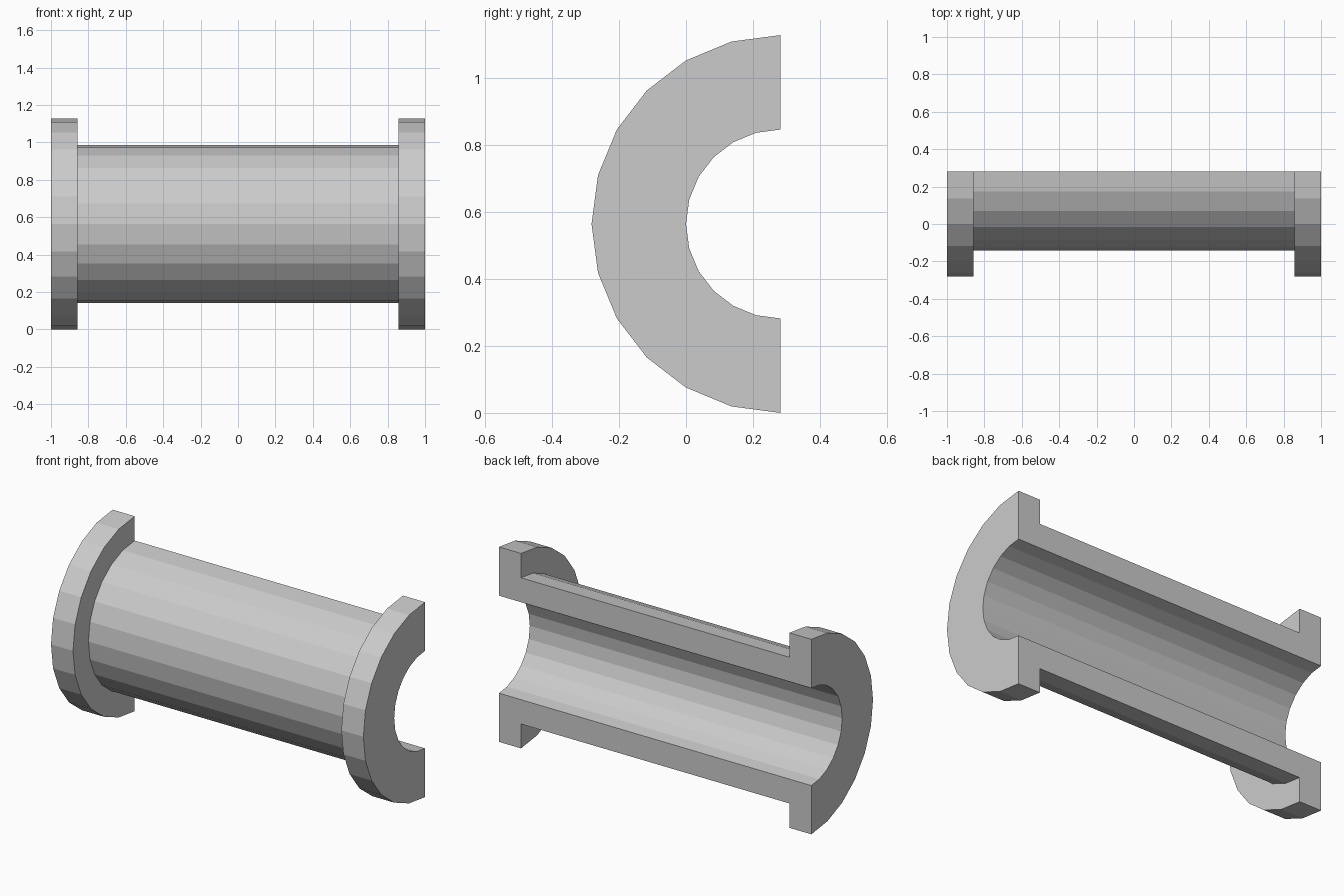
import bpy, bmesh, math

if "Cube" in bpy.data.objects:
    bpy.data.objects.remove(bpy.data.objects["Cube"])

# Flanged half bushing: half-revolve of a cut profile about the x axis
R_FLANGE, R_BODY, R_BORE = 0.564, 0.423, 0.282
X_END, X_FLANGE = 1.0, 0.859
CY, CZ = 0.282, 0.564
STEPS = 12

# Cut profile (x, radius), right half mirrored to the left
right = [(X_END, R_BORE), (X_END, R_FLANGE), (X_FLANGE, R_FLANGE), (X_FLANGE, R_BODY)]
profile = right + [(-x, r) for x, r in reversed(right)]

bm = bmesh.new()

# Rings of the half revolve, from top round the front to the bottom
rings = []
for i in range(STEPS + 1):
    a = math.pi * i / STEPS
    rings.append([bm.verts.new((x, CY - r * math.sin(a), CZ + r * math.cos(a)))
                  for x, r in profile])

n = len(profile)
for r0, r1 in zip(rings, rings[1:]):
    for j in range(n):
        k = (j + 1) % n
        bm.faces.new((r0[j], r0[k], r1[k], r1[j]))

# Flat split faces at the back
bm.faces.new(rings[0])
bm.faces.new(rings[-1])
bmesh.ops.recalc_face_normals(bm, faces=bm.faces)

mesh = bpy.data.meshes.new("half_bushing")
bm.to_mesh(mesh)
bm.free()
obj = bpy.data.objects.new("half_bushing", mesh)
bpy.context.collection.objects.link(obj)
